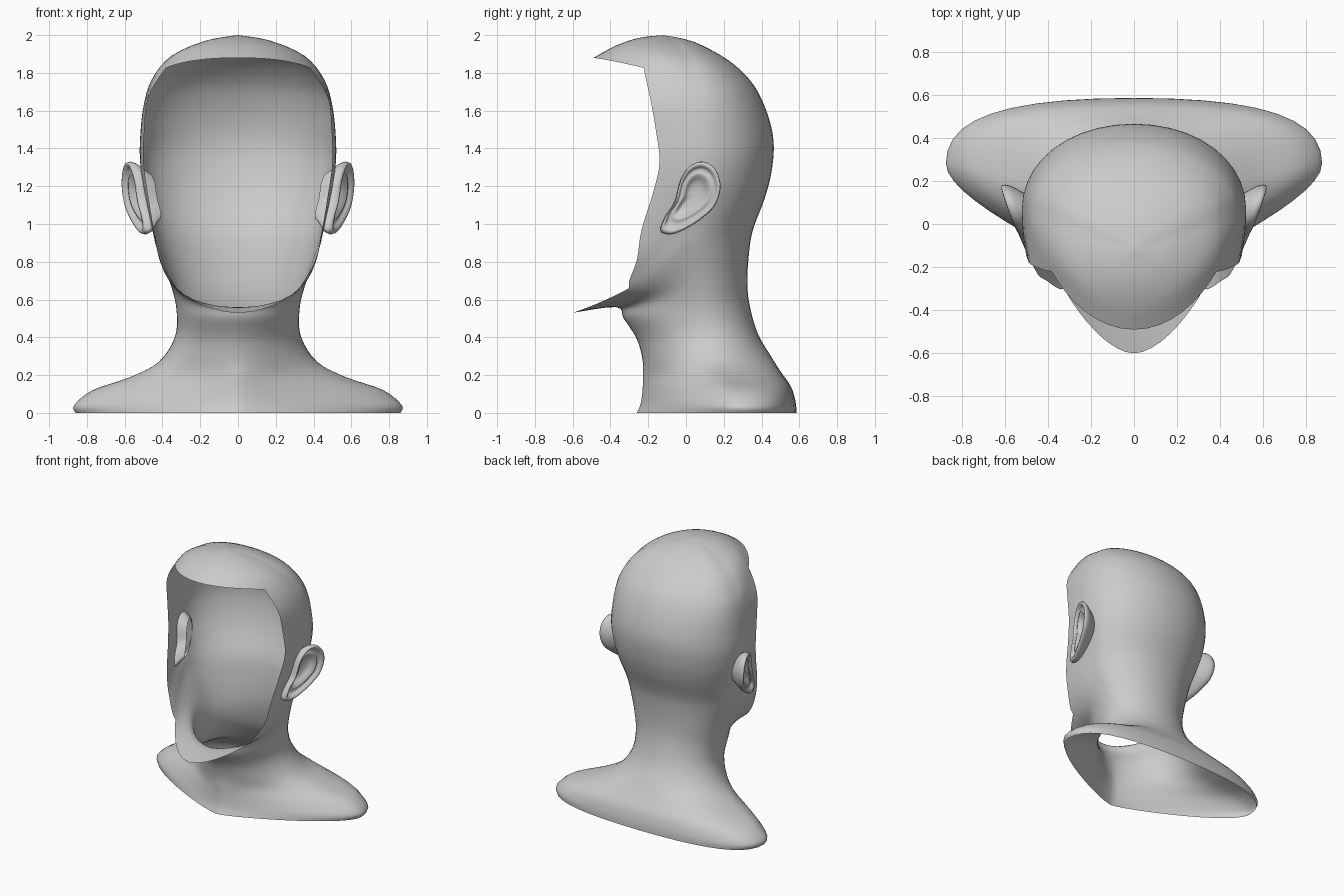
import bpy, bmesh, math
from mathutils import Vector

if "Cube" in bpy.data.objects:
    bpy.data.objects.remove(bpy.data.objects["Cube"])

A, B, C, SUB = 10, 6, 8, 4      # columns: back-side, side-corner, corner-centre; row subdivisions
U0 = 0.4                        # where the face-opening corner sits on the front arc


def bezier(p0, p1, p2, p3, t):
    s = 1 - t
    return p0 * s**3 + p1 * 3 * s * s * t + p2 * 3 * s * t * t + p3 * t**3


def catmull(p, i, t, closed=False):
    n = len(p)
    g = (lambda k: p[k % n]) if closed else (lambda k: p[max(0, min(n - 1, k))])
    a, b, c, d = g(i - 1), g(i), g(i + 1), g(i + 2)
    return 0.5 * (2 * b + (c - a) * t + (2 * a - 5 * b + 4 * c - d) * t * t
                  + (3 * b - 3 * c + d - a) * t**3)


def finish(name, bm):
    bmesh.ops.remove_doubles(bm, verts=bm.verts, dist=0.0005)
    bmesh.ops.recalc_face_normals(bm, faces=bm.faces)
    me = bpy.data.meshes.new(name)
    bm.to_mesh(me)
    bm.free()
    for f in me.polygons:
        f.use_smooth = True
    ob = bpy.data.objects.new(name, me)
    bpy.context.collection.objects.link(ob)
    m = ob.modifiers.new("Mirror", 'MIRROR')
    m.use_clip = True
    return ob


def back_arc(yb, zb, w, ys, zs):
    k = 0.7 if w > 0.55 else 0.57
    pts = []
    for i in range(A):
        t = 1 - i / A
        p = bezier(Vector((w, ys)), Vector((w, ys + k * (yb - ys))),
                   Vector((k * w, yb)), Vector((0, yb)), t)
        e = t * t * (3 - 2 * t)
        pts.append(Vector((p.x, p.y, zs + (zb - zs) * e)))
    return pts


def closed_row(yb, zb, w, ys, zs, yf, zf, k1, k2):
    pts = back_arc(yb, zb, w, ys, zs)
    us = [U0 * i / B for i in range(B)] + [U0 + (1 - U0) * i / C for i in range(C + 1)]
    for u in us:
        p = bezier(Vector((w, ys)), Vector((w, ys + k1 * (yf - ys))),
                   Vector((k2 * w, yf)), Vector((0, yf)), u)
        pts.append(Vector((p.x, p.y, zs + (zf - zs) * (1 - (1 - u)**2))))
    return pts


def open_row(yb, zb, w, ys, zs, xf, yf, zf):
    pts = back_arc(yb, zb, w, ys, zs)
    for i in range(B + 1):
        u = i / B
        pts.append(Vector((w + (xf - w) * u * u, ys + (yf - ys) * u, zs + (zf - zs) * u)))
    return pts


# Rows: back y z, side x y z, front y z, curve weights
lower = [closed_row(*r) for r in (
    (.585, 0, .86, .28, 0, -.26, 0, .36, .12),
    (.58, .06, .868, .28, .04, -.24, .05, .36, .12),
    (.555, .14, .77, .27, .12, -.23, .12, .33, .15),
    (.50, .22, .57, .22, .19, -.228, .2, .35, .2),
    (.45, .30, .42, .17, .27, -.23, .28, .45, .35),
    (.38, .42, .335, .12, .40, -.26, .39, .5, .45),
    (.335, .58, .325, .08, .54, -.33, .5, .5, .5),
    (.325, .72, .36, .05, .70, -.37, .56, .42, .45),
    (.34, .90, .425, .0, .89, -.6, .53, .35, .4))]
# Rows beside the face opening: back y z, side x y z, opening edge x y z
middle = [open_row(*r) for r in (
    (.365, 1.0, .445, .02, .98, .41, -.26, .81),
    (.415, 1.13, .475, .05, 1.1, .445, -.235, .97),
    (.45, 1.26, .505, .06, 1.22, .48, -.17, 1.18),
    (.465, 1.4, .52, .07, 1.36, .5, -.14, 1.33),
    (.45, 1.52, .515, .06, 1.5, .495, -.16, 1.5),
    (.405, 1.65, .5, .06, 1.62, .475, -.19, 1.67))]
upper = [closed_row(*r) for r in (
    (.34, 1.76, .465, .05, 1.73, -.49, 1.88, .35, .6),
    (.22, 1.87, .37, .02, 1.86, -.37, 1.945, .5, .55),
    (.04, 1.965, .19, -.05, 1.957, -.25, 1.985, .55, .55),
    (-.12, 2.0, 0, -.12, 2.0, -.12, 2.0, .5, .5))]


def loft(bm, rows):
    n = len(rows[0])
    fine = []
    for i in range(len(rows) - 1):
        for s in range(SUB):
            fine.append([catmull([r[j] for r in rows], i, s / SUB) for j in range(n)])
    fine.append(rows[-1])
    grid = [[bm.verts.new(p) for p in r] for r in fine]
    for r0, r1 in zip(grid, grid[1:]):
        for j in range(n - 1):
            bm.faces.new((r0[j], r0[j + 1], r1[j + 1], r1[j]))


# Head, neck and shoulders shell with open face
bm = bmesh.new()
split = A + B
rows = lower + middle + upper
nl, nm = len(lower), len(middle)
loft(bm, [r[:split + 1] for r in rows])
# chin ledge / throat and forehead / crown; the seam reuses the side loft's column
seam = [r[split] for r in rows]
for part, start in ((lower, 0), (upper, nl + nm)):
    fine = []
    for i in range(len(part) - 1):
        for s in range(SUB):
            t = s / SUB
            fine.append([catmull(seam, start + i, t)] +
                        [catmull([r[j] for r in part], i, t) for j in range(split + 1, len(part[0]))])
    fine.append(part[-1][split:])
    grid = [[bm.verts.new(p) for p in r] for r in fine]
    for r0, r1 in zip(grid, grid[1:]):
        for j in range(len(r0) - 1):
            bm.faces.new((r0[j], r0[j + 1], r1[j + 1], r1[j]))
# weld the crown's zero-width faces
bmesh.ops.remove_doubles(bm, verts=bm.verts, dist=0.0005)
finish("head_shell", bm)

# Ears: one side-view outline (y, z) lofted through rim, fold and bowl
outline = [Vector(p) for p in (
    (-.03, 1.23), (.02, 1.305), (.09, 1.33), (.155, 1.29), (.183, 1.2), (.155, 1.1),
    (.085, 1.03), (0, .975), (-.08, .945), (-.135, .965), (-.11, 1.04), (-.06, 1.12))]
loop = [catmull(outline, i, s / 4, True) for i in range(len(outline)) for s in range(4)]
centre = Vector((.045, 1.16))
bm = bmesh.new()
rings = []
for scale, off in ((.62, -.10), (.78, -.065), (.95, -.03), (1, -.005), (.97, .015), (.9, .018),
                   (.83, .0), (.76, -.018), (.67, -.004), (.58, -.004), (.48, -.03),
                   (.3, -.04), (.08, -.042)):
    ring = []
    for p in loop:
        q = centre + (p - centre) * scale
        ring.append(bm.verts.new((.535 + .35 * q.x + .05 * (q.y - 1.14) + off, q.x, q.y)))
    rings.append(ring)
n = len(loop)
for r0, r1 in zip(rings, rings[1:]):
    for j in range(n):
        bm.faces.new((r0[j], r0[(j + 1) % n], r1[(j + 1) % n], r1[j]))
bm.faces.new(rings[-1])
finish("ears", bm)
